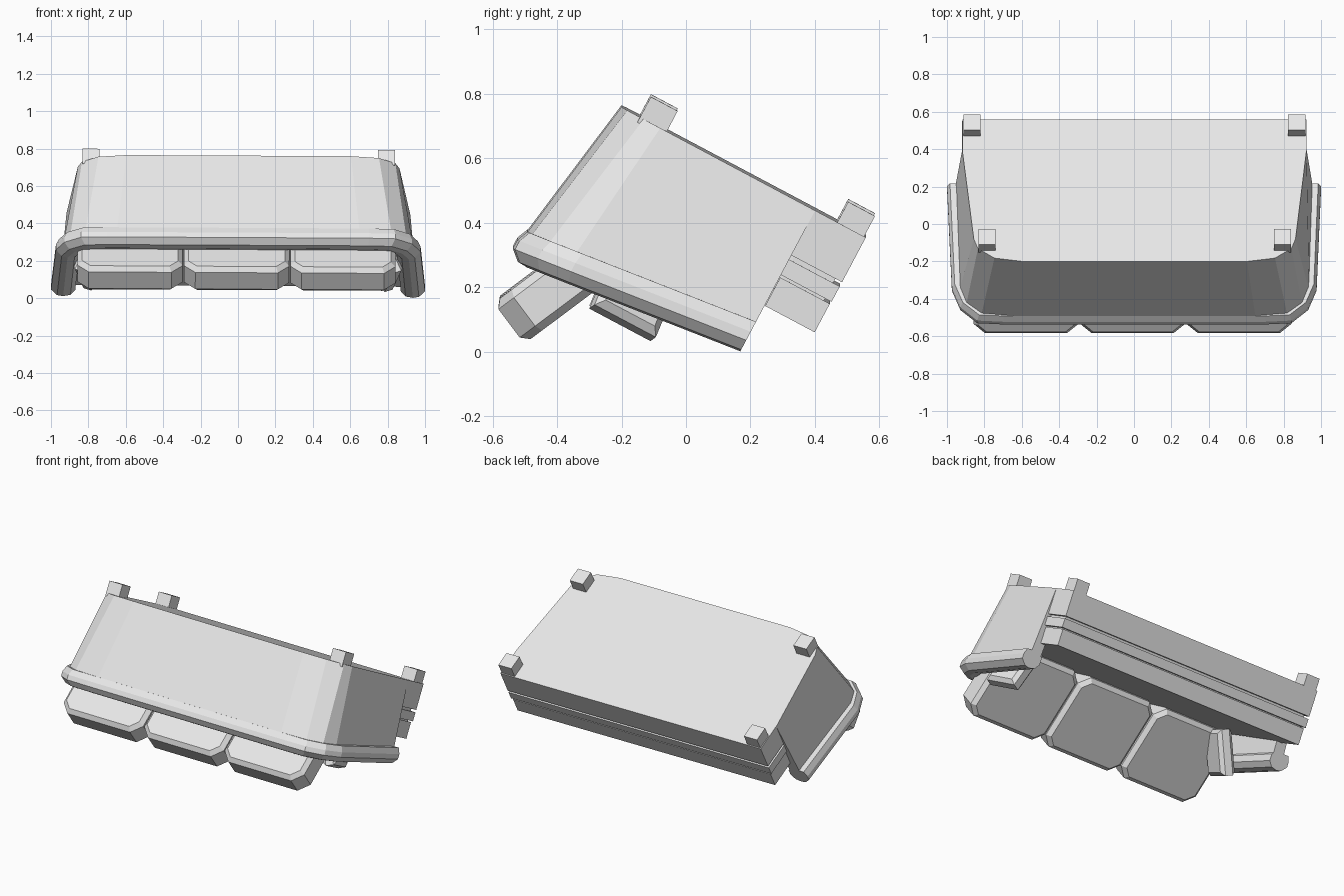
import bpy
import bmesh
import math
from mathutils import Matrix, Vector

if "Cube" in bpy.data.objects:
    bpy.data.objects.remove(bpy.data.objects["Cube"], do_unlink=True)

grey = bpy.data.materials.new("light grey")
grey.use_nodes = True
grey.diffuse_color = (0.8, 0.8, 0.8, 1)
grey.node_tree.nodes["Principled BSDF"].inputs["Base Color"].default_value = (0.8, 0.8, 0.8, 1)

# Sofa space is (x, depth towards seat front, height above base).
# The sofa lies upside down, tilted, with a very slight roll.
A = math.radians(28)
C, S = math.cos(A), math.sin(A)
TILT = Matrix(((1, 0, 0, 0), (0, C, -S, -0.20), (0, -S, -C, 0.762), (0, 0, 0, 1)))
PLACE = Matrix.Rotation(0.005, 4, 'Y') @ TILT


def finish(name, bm):
    bm.transform(PLACE)
    bmesh.ops.recalc_face_normals(bm, faces=bm.faces[:])
    mesh = bpy.data.meshes.new(name)
    bm.to_mesh(mesh)
    bm.free()
    mesh.materials.append(grey)
    obj = bpy.data.objects.new(name, mesh)
    bpy.context.collection.objects.link(obj)
    return obj


def mirrored(half):
    """Complete a right-to-left list of (x, depth) points."""
    return half + [(-x, u) for x, u in reversed(half)]


def prism(name, outline, v0, v1):
    bm = bmesh.new()
    low = [bm.verts.new((x, u, v0)) for x, u in outline]
    high = [bm.verts.new((x, u, v1)) for x, u in outline]
    bm.faces.new(low)
    bm.faces.new(high)
    for i in range(len(low)):
        j = (i + 1) % len(low)
        bm.faces.new((low[i], low[j], high[j], high[i]))
    return finish(name, bm)


def loft(name, rings):
    """Join closed rings into a tube with capped ends."""
    bm = bmesh.new()
    loops = [[bm.verts.new(p) for p in ring] for ring in rings]
    n = len(loops[0])
    for a, b in zip(loops, loops[1:]):
        for i in range(n):
            j = (i + 1) % n
            bm.faces.new((a[i], a[j], b[j], b[i]))
    bm.faces.new(loops[0])
    bm.faces.new(loops[-1])
    return finish(name, bm)


def cushion(name, size, corner, edge, matrix):
    """Block with cut corners and a chamfer round its two broad (y) faces."""
    bm = bmesh.new()
    bmesh.ops.create_cube(bm, size=1)
    bmesh.ops.scale(bm, vec=size, verts=bm.verts[:])
    if corner:
        sides = [e for e in bm.edges
                 if abs(e.verts[0].co.y - e.verts[1].co.y) > size[1] * 0.5]
        bmesh.ops.bevel(bm, geom=sides, offset=corner, segments=1, affect='EDGES')
    if edge:
        rims = [e for e in bm.edges
                if abs(e.verts[0].co.y - e.verts[1].co.y) < 1e-5]
        bmesh.ops.bevel(bm, geom=rims, offset=edge, segments=1, affect='EDGES')
    bm.transform(matrix)
    return finish(name, bm)


# Base: two stacked blocks with recessed grooves between them
base_half = [(0.92, 0.858), (0.92, 0.67), (0.86, 0.136), (0.838, 0.078),
             (0.75, 0.02), (0.60, 0.0)]
base = mirrored(base_half)
groove = mirrored([(0.90, 0.835)] + [(x - 0.02, u + 0.02) for x, u in base_half[1:]])
prism("base", base, 0.0, 0.157)
prism("base_groove", groove, 0.15, 0.18)
prism("base_rail", base, 0.172, 0.226)
prism("seat_groove", groove, 0.22, 0.24)

# Seat, wider in front of the arms
prism("seat", mirrored([(0.91, 0.856), (0.91, 0.682), (0.87, 0.682),
                        (0.83, 0.10), (0.75, 0.05)]), 0.234, 0.334)

# Flared wall forming the back and both arms
bottom = mirrored([(0.92, 0.68)] + base_half[2:])
top_out = mirrored([(0.955, 0.68), (0.935, 0.085), (0.90, -0.005), (0.82, -0.065), (0.65, -0.08)])
top_in = mirrored([(0.88, 0.68), (0.86, 0.14), (0.83, 0.08), (0.77, 0.04), (0.62, 0.03)])
low_in = mirrored([(0.86, 0.68), (0.81, 0.18), (0.79, 0.13), (0.72, 0.09), (0.58, 0.08)])


def rim_height(u):
    return 0.519 - 0.116 * u


wall = []
for b, o, i, l in zip(bottom, top_out, top_in, low_in):
    h = rim_height(o[1]) - 0.02
    wall.append([(*b, 0.0), (*o, h), (*i, h), (*l, 0.02)])
loft("back_and_arms", wall)

# Padded rim along the top of the wall
rim_out = mirrored([(1.0, 0.68), (0.975, 0.10), (0.93, -0.01), (0.84, -0.085), (0.70, -0.092)])
rim_in = mirrored([(0.87, 0.68), (0.85, 0.14), (0.82, 0.08), (0.76, 0.045), (0.68, 0.038)])
PROFILE = [(0.12, -0.05), (0.0, -0.015), (0.0, 0.015), (0.25, 0.048), (0.5, 0.054),
           (0.8, 0.046), (1.0, 0.015), (1.0, -0.025), (0.85, -0.05)]
rim = []
for o, i in zip(rim_out, rim_in):
    ring = []
    for t, h in PROFILE:
        x, u = o[0] + (i[0] - o[0]) * t, o[1] + (i[1] - o[1]) * t
        ring.append((x, u, rim_height(u) + h))
    rim.append(ring)
loft("rim", rim)

# Three back cushions leaning on the back
lean = Matrix.Rotation(math.radians(25.2), 4, 'X')
for name, x in (("right", -0.578), ("middle", -0.008), ("left", 0.560)):
    cushion(f"back_cushion_{name}", Vector((0.562, 0.158, 0.482)), 0.06, 0.024,
            Matrix.Translation((x, 0.109, 0.537)) @ lean)

# Small pillows leaning on the arms
for name, s in (("right", -1), ("left", 1)):
    turn = Matrix.Rotation(math.radians(s * -78), 4, 'Z') @ Matrix.Rotation(math.radians(-24), 4, 'X')
    if s < 0:
        turn = Matrix.Rotation(math.radians(78), 4, 'Z') @ Matrix.Rotation(math.radians(-24), 4, 'X')
    cushion(f"pillow_{name}", Vector((0.22, 0.09, 0.27)), 0, 0.022,
            Matrix.Translation((s * 0.775, 0.305, 0.465)) @ turn)

# Four square legs
for name, x, u in (("back", 0.79, 0.112), ("front", 0.868, 0.805)):
    for side, s in (("right", -1), ("left", 1)):
        cushion(f"{name}_leg_{side}", Vector((0.092, 0.094, 0.09)), 0, 0,
                Matrix.Translation((s * x, u, -0.027)))
